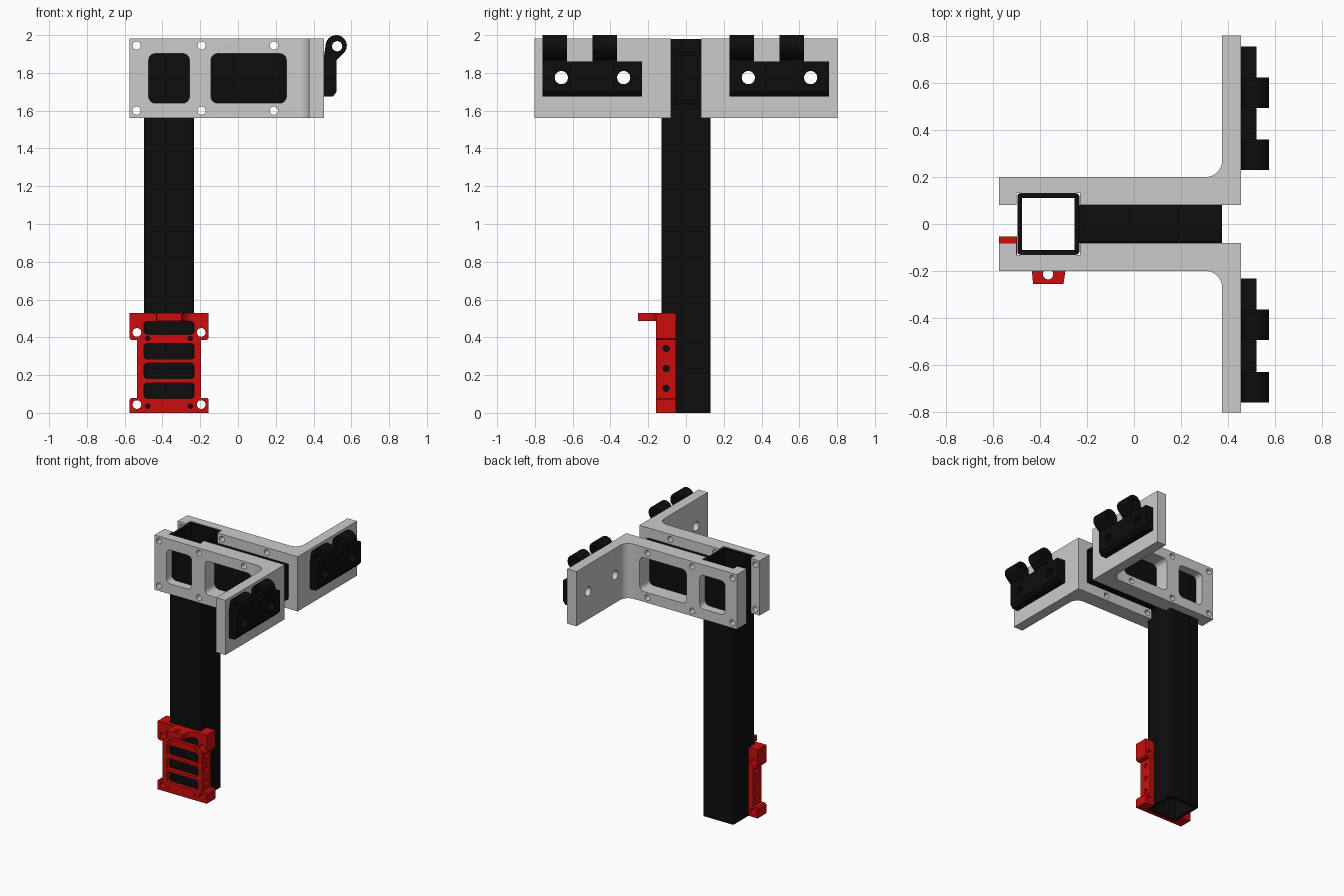
import bpy, bmesh
from math import cos, sin, pi, radians

if "Cube" in bpy.data.objects:
    bpy.data.objects.remove(bpy.data.objects["Cube"])


def material(name, color):
    m = bpy.data.materials.new(name)
    m.diffuse_color = color
    m.use_nodes = True
    m.node_tree.nodes["Principled BSDF"].inputs["Base Color"].default_value = m.diffuse_color
    return m


BLACK = material("black", (0.004, 0.004, 0.004, 1))
RED = material("red", (0.6, 0.004, 0.004, 1))
GREY = None
AXES = {'x': lambda a, b, h: (h, a, b),
        'y': lambda a, b, h: (a, h, b),
        'z': lambda a, b, h: (a, b, h)}


def arc(cx, cy, r, a0, a1, n=6):
    return [(cx + r * cos(radians(a0 + (a1 - a0) * i / n)),
             cy + r * sin(radians(a0 + (a1 - a0) * i / n))) for i in range(n + 1)]


def circle(cx, cy, r, n=24):
    return arc(cx, cy, r, 0, 360, n)[:-1]


def rect(a0, a1, b0, b1, r=0.0):
    if not r:
        return [(a0, b0), (a1, b0), (a1, b1), (a0, b1)]
    return (arc(a1 - r, b1 - r, r, 0, 90) + arc(a0 + r, b1 - r, r, 90, 180)
            + arc(a0 + r, b0 + r, r, 180, 270) + arc(a1 - r, b0 + r, r, 270, 360))


def prism(name, axis, pts, h0, h1, mat=None):
    """Extrude a closed 2D outline along an axis."""
    bm = bmesh.new()
    rings = [[bm.verts.new(AXES[axis](a, b, h)) for a, b in pts] for h in (h0, h1)]
    bm.faces.new(rings[0])
    bm.faces.new(rings[1])
    n = len(pts)
    for i in range(n):
        j = (i + 1) % n
        bm.faces.new((rings[0][i], rings[0][j], rings[1][j], rings[1][i]))
    bmesh.ops.recalc_face_normals(bm, faces=bm.faces)
    me = bpy.data.meshes.new(name)
    bm.to_mesh(me)
    bm.free()
    ob = bpy.data.objects.new(name, me)
    bpy.context.collection.objects.link(ob)
    if mat:
        me.materials.append(mat)
    return ob


def cut(ob, holes):
    """Subtract (axis, outline, start, end) prisms from an object."""
    cutters = [prism("cutter", *h) for h in holes]
    for c in cutters:
        c.hide_render = True
        m = ob.modifiers.new("cut", 'BOOLEAN')
        m.operation, m.solver, m.object = 'DIFFERENCE', 'EXACT', c
    dg = bpy.context.evaluated_depsgraph_get()
    me = bpy.data.meshes.new_from_object(ob.evaluated_get(dg))
    ob.modifiers.clear()
    ob.data = me
    for c in cutters:
        bpy.data.objects.remove(c)
    return ob


# Upright square tube, open at both ends
post = prism("post", 'z', rect(-0.497, -0.233, -0.131, 0.131, 0.014), 0, 1.98, BLACK)
cut(post, [('z', rect(-0.477, -0.253, -0.111, 0.111), -0.1, 2.1)])

# Horizontal rectangular tube between the brackets
bar = prism("cross_bar", 'x', rect(-0.08, 0.08, 1.635, 1.91, 0.01), -0.233, 0.375, BLACK)
cut(bar, [('x', rect(-0.062, 0.062, 1.655, 1.89), -0.3, 0.5)])

# L-shaped bracket with a groove for the post, mirrored to the other side
outline = ([(-0.575, -0.08), (-0.5, -0.08), (-0.5, -0.133), (-0.23, -0.133),
            (-0.23, -0.08), (0.455, -0.08), (0.455, -0.803), (0.375, -0.803)]
           + arc(0.305, -0.27, 0.07, 0, 90, 10) + [(-0.575, -0.2)])
bracket = prism("brackets", 'z', outline, 1.56, 1.983)
holes = [('y', circle(x, z, 0.022), -0.3, 0)
         for x in (-0.537, -0.193, 0.19) for z in (1.6, 1.945)]
holes += [('y', rect(-0.473, -0.257, 1.64, 1.902, 0.035), -0.3, 0),
          ('y', rect(-0.143, 0.256, 1.64, 1.902, 0.035), -0.3, 0)]
holes += [('x', circle(y, 1.775, 0.035), 0.3, 0.6) for y in (-0.66, -0.33)]
cut(bracket, holes)
mirror = bracket.modifiers.new("mirror", 'MIRROR')
mirror.use_axis = (False, True, False)

# Hook clips on the flanges: a plate and two eyed hooks each
plate_profile = [(0.455, 1.675), (0.503, 1.675), (0.522, 1.70), (0.522, 1.86), (0.455, 1.86)]
hook_profile = ([(0.455, 1.84), (0.522, 1.84), (0.522, 1.868)]
                + arc(0.52, 1.944, 0.056, -50, 170, 20) + [(0.455, 1.885)])
for side, y0 in (("left", -0.76), ("right", 0.23)):
    plate = prism("clip_plate_" + side, 'y', plate_profile, y0, y0 + 0.527, BLACK)
    cut(plate, [('x', circle(y0 + dy, 1.775, 0.035), 0.4, 0.6) for dy in (0.1, 0.43)])
    for i, dy in enumerate((0, 0.265)):
        hook = prism(f"clip_hook_{side}_{i + 1}", 'y', hook_profile,
                     y0 + dy, y0 + dy + 0.13, BLACK)
        cut(hook, [('y', circle(0.525, 1.941, 0.027), y0 - 1, y0 + 1)])

# Red clamp plate with ears, wrapping the foot of the post
XL, XR = -0.575, -0.155
clamp_outline = [(XL, 0), (XR, 0), (XR, 0.07), (XR - 0.01, 0.08), (-0.195, 0.08),
                 (-0.195, 0.385), (XR - 0.01, 0.385), (XR, 0.395), (XR, 0.53),
                 (XL, 0.53), (XL, 0.395), (XL + 0.01, 0.385), (-0.535, 0.385),
                 (-0.535, 0.08), (XL + 0.01, 0.08), (XL, 0.07)]
clamp = prism("clamp", 'y', clamp_outline, -0.16, -0.054, RED)
holes = [('z', rect(-0.499, -0.231, -0.133, 0.1), -0.1, 0.7)]
holes += [('y', rect(-0.498, -0.232, z0, z1, 0.018), -0.3, -0.1)
          for z0, z1 in ((0.077, 0.159), (0.182, 0.264), (0.284, 0.367), (0.416, 0.484))]
holes += [('y', circle(x, z, 0.023), -0.3, 0) for x in (-0.535, -0.195) for z in (0.044, 0.426)]
holes += [('y', circle(x, z, 0.012, 16), -0.3, -0.1) for x in (-0.478, -0.252) for z in (0.036, 0.394)]
holes += [('x', circle(-0.105, z, 0.017, 16), -0.7, 0) for z in (0.13, 0.235, 0.34)]
cut(clamp, holes)

# Flared tab with an eye on top of the clamp
tab_outline = ([(-0.43, -0.158), (-0.435, -0.2), (-0.43, -0.255), (-0.3, -0.255)]
               + arc(-0.235, -0.22, 0.06, 180, 90, 8))
tab_outline.insert(len(tab_outline), (-0.235, -0.158))
tab = prism("clamp_tab", 'z', tab_outline, 0.487, 0.53, RED)
cut(tab, [('z', circle(-0.366, -0.214, 0.022), 0.4, 0.6)])

# Smooth the round parts, keep edges sharp
bpy.ops.object.select_all(action='DESELECT')
for ob in bpy.data.objects:
    ob.select_set(True)
bpy.context.view_layer.objects.active = bracket
bpy.ops.object.shade_smooth_by_angle(angle=radians(30))
